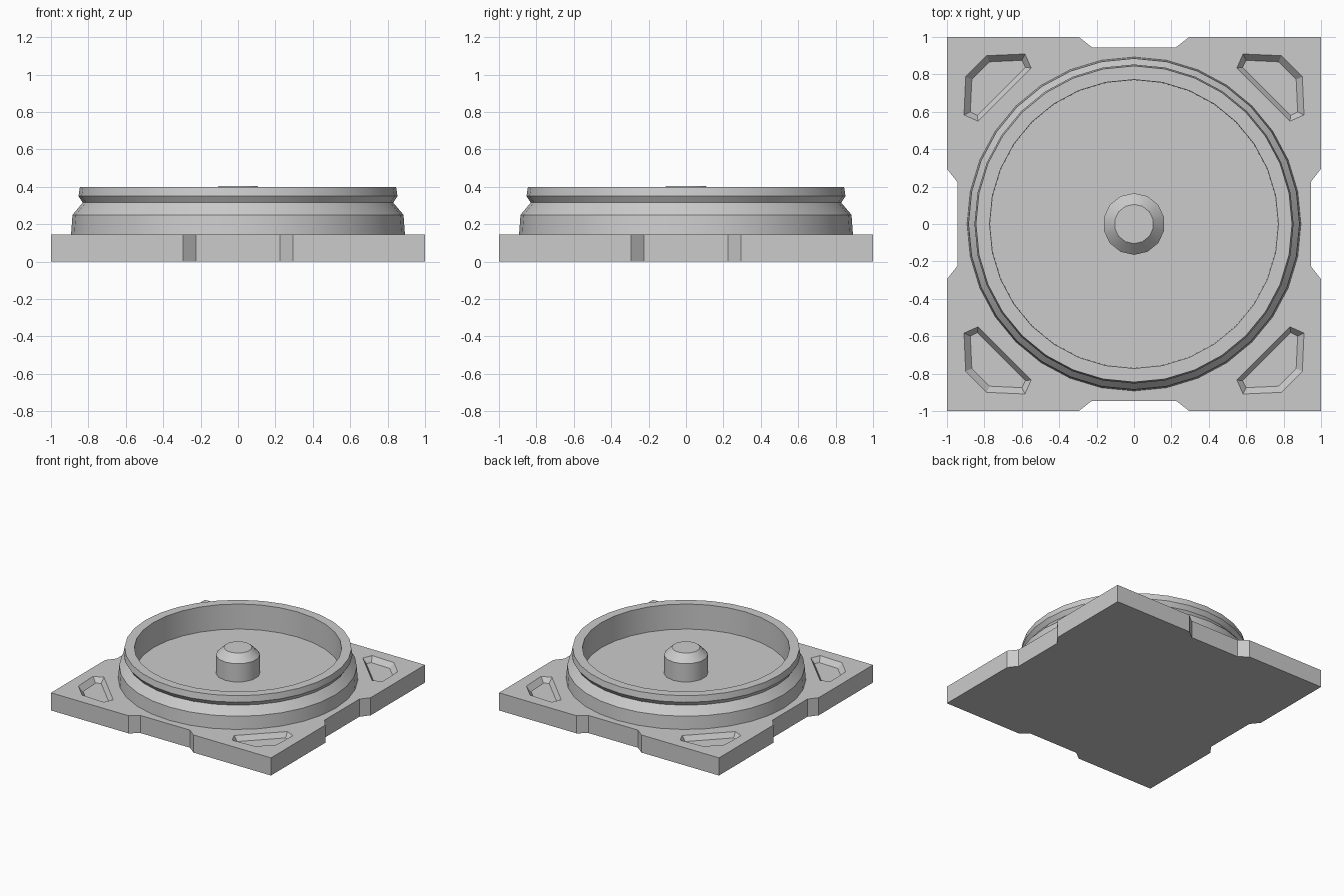
import bpy
import bmesh
from math import pi, sin, cos, radians

cube = bpy.data.objects.get("Cube")
if cube:
    bpy.data.objects.remove(cube, do_unlink=True)

grey = bpy.data.materials.new("plain grey")
grey.use_nodes = True
grey.diffuse_color = (0.6, 0.6, 0.6, 1)
grey.node_tree.nodes["Principled BSDF"].inputs["Base Color"].default_value = (0.6, 0.6, 0.6, 1)

PLATE_TOP = 0.145
FLOOR = 0.195


def finish(bm, name):
    bmesh.ops.recalc_face_normals(bm, faces=bm.faces)
    mesh = bpy.data.meshes.new(name)
    bm.to_mesh(mesh)
    bm.free()
    mesh.materials.append(grey)
    obj = bpy.data.objects.new(name, mesh)
    bpy.context.collection.objects.link(obj)
    return obj


def loft(bm, rings):
    """Join rings of equal point count and cap both ends."""
    loops = [[bm.verts.new(p) for p in ring] for ring in rings]
    n = len(loops[0])
    for a, b in zip(loops, loops[1:]):
        for i in range(n):
            j = (i + 1) % n
            bm.faces.new((a[i], a[j], b[j], b[i]))
    bm.faces.new(loops[0][::-1])
    bm.faces.new(loops[-1])


def lathe(name, profile, sides):
    """Turn a radius/height profile about z, then smooth the round faces."""
    bm = bmesh.new()
    angles = [pi / 2 + 2 * pi * i / sides for i in range(sides)]
    loft(bm, [[(r * cos(a), r * sin(a), z) for a in angles] for r, z in profile])
    obj = finish(bm, name)
    bpy.ops.object.select_all(action="DESELECT")
    obj.select_set(True)
    bpy.context.view_layer.objects.active = obj
    bpy.ops.object.shade_smooth_by_angle(angle=radians(27))
    return obj


def quarter(points, k):
    """Rotate flat points by k quarter turns."""
    for _ in range(k):
        points = [(-y, x) for x, y in points]
    return points


# Square base plate with a shallow notch in the middle of each side
side = [(-1, -1), (-0.295, -1), (-0.225, -0.945), (0.225, -0.945), (0.295, -1)]
outline = [p for k in range(4) for p in quarter(side, k)]
bm = bmesh.new()
loft(bm, [[(x, y, z) for x, y in outline] for z in (0, PLATE_TOP)])
plate = finish(bm, "base_plate")

# Sloped pockets sunk into the four corners
rim = [(0.55, 0.834), (0.834, 0.55), (0.909, 0.583), (0.90, 0.787), (0.787, 0.90), (0.583, 0.909)]
bed = [(0.58, 0.838), (0.838, 0.58), (0.875, 0.60), (0.867, 0.773), (0.773, 0.867), (0.60, 0.875)]
lip = [(2 * a - c, 2 * b - d) for (a, b), (c, d) in zip(rim, bed)]
DEPTH = 0.04
bm = bmesh.new()
for k in range(4):
    loft(bm, [[(x, y, z) for x, y in quarter(pts, k)]
              for pts, z in ((bed, PLATE_TOP - DEPTH), (rim, PLATE_TOP), (lip, PLATE_TOP + DEPTH))])
cutter = finish(bm, "pocket_cutter")
cutter.hide_render = True
bpy.ops.object.select_all(action="DESELECT")
plate.select_set(True)
bpy.context.view_layer.objects.active = plate
cut = plate.modifiers.new("pockets", "BOOLEAN")
cut.operation = "DIFFERENCE"
cut.solver = "EXACT"
cut.object = cutter
bpy.ops.object.modifier_apply(modifier=cut.name)
bpy.data.objects.remove(cutter, do_unlink=True)

# Round dish with a grooved outer wall, a flat rim and a sunken floor
lathe("round_dish", [(0.893, PLATE_TOP - 0.005), (0.885, 0.25), (0.83, 0.315), (0.853, 0.35),
                     (0.845, 0.40), (0.772, 0.40), (0.77, FLOOR)], 32)

# Chamfered centre peg
lathe("centre_peg", [(0.165, FLOOR - 0.005), (0.165, 0.345), (0.105, 0.405)], 14)
